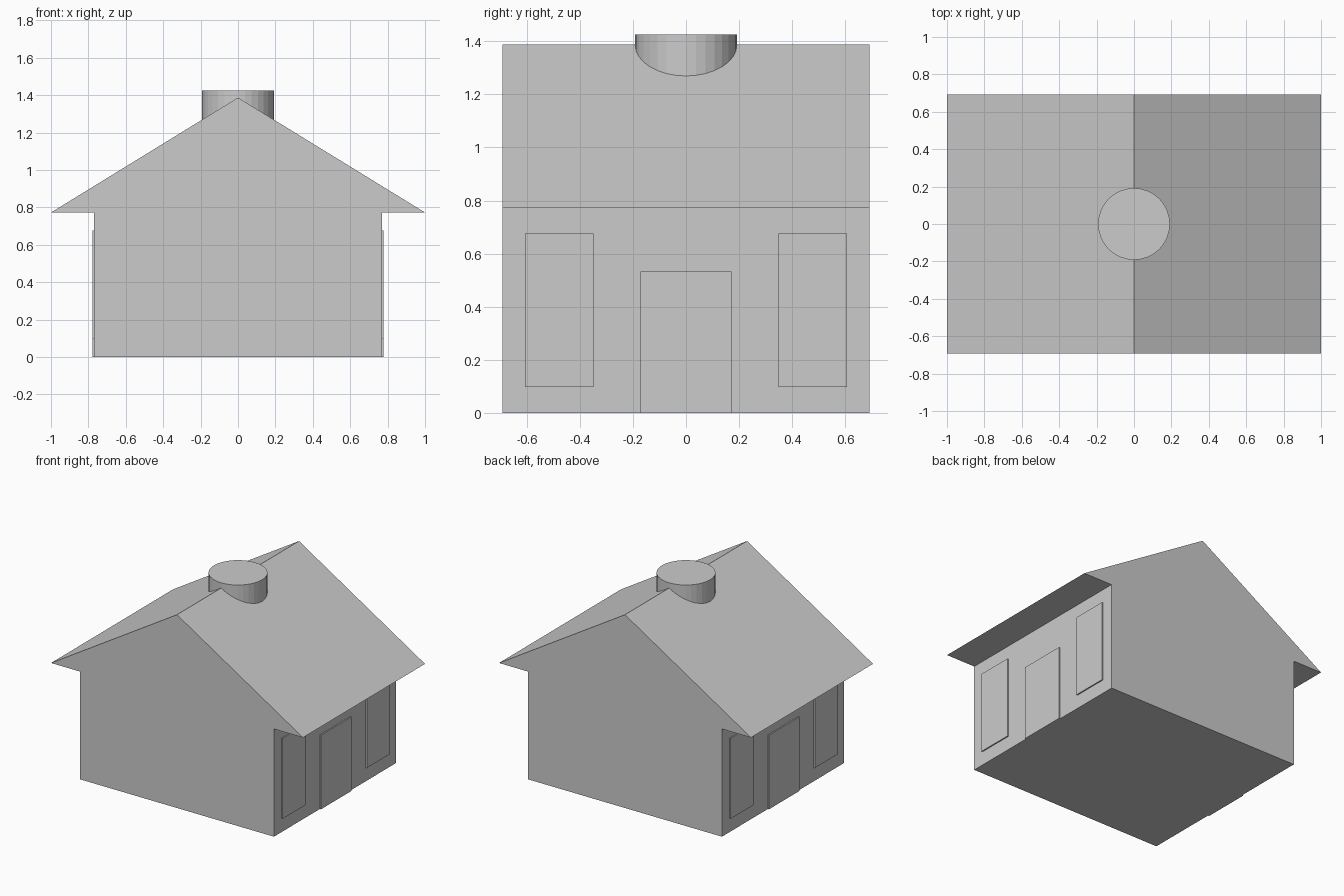
import bpy, bmesh

if "Cube" in bpy.data.objects:
    bpy.data.objects.remove(bpy.data.objects["Cube"])


def mesh_object(name, bm):
    bmesh.ops.recalc_face_normals(bm, faces=bm.faces[:])
    mesh = bpy.data.meshes.new(name)
    bm.to_mesh(mesh)
    bm.free()
    obj = bpy.data.objects.new(name, mesh)
    bpy.context.collection.objects.link(obj)
    return obj


def box(name, x0, x1, y0, y1, z0, z1):
    bm = bmesh.new()
    bmesh.ops.create_cube(bm, size=1)
    for v in bm.verts:
        v.co = (x1 if v.co.x > 0 else x0,
                y1 if v.co.y > 0 else y0,
                z1 if v.co.z > 0 else z0)
    return mesh_object(name, bm)


HALF_DEPTH = 0.692
WALL_X = 0.77
PANEL_X = 0.779
EAVE_Z = 0.773

# House body: gable outline with overhanging eaves, extruded front to back
half = [(WALL_X, 0), (WALL_X, EAVE_Z), (1.0, EAVE_Z)]
outline = half + [(0, 1.387)] + [(-x, z) for x, z in reversed(half)]
bm = bmesh.new()
face = bm.faces.new([bm.verts.new((x, -HALF_DEPTH, z)) for x, z in outline])
extruded = bmesh.ops.extrude_face_region(bm, geom=[face], use_keep_orig=True)
bmesh.ops.translate(bm, vec=(0, 2 * HALF_DEPTH, 0),
                    verts=[g for g in extruded["geom"] if isinstance(g, bmesh.types.BMVert)])
mesh_object("house_body", bm)

# Raised door and window panels on both side walls
for side, s in (("right", 1), ("left", -1)):
    x0, x1 = sorted((s * (WALL_X - 0.02), s * PANEL_X))
    box(f"{side}_door", x0, x1, -0.172, 0.172, 0, 0.532)
    box(f"{side}_front_window", x0, x1, -0.606, -0.348, 0.098, 0.676)
    box(f"{side}_back_window", x0, x1, 0.348, 0.606, 0.098, 0.676)

# Round chimney sunk into the ridge
bpy.ops.mesh.primitive_cylinder_add(vertices=32, radius=0.192, depth=0.225,
                                    location=(0, 0, 1.3125))
bpy.context.object.name = "chimney"
